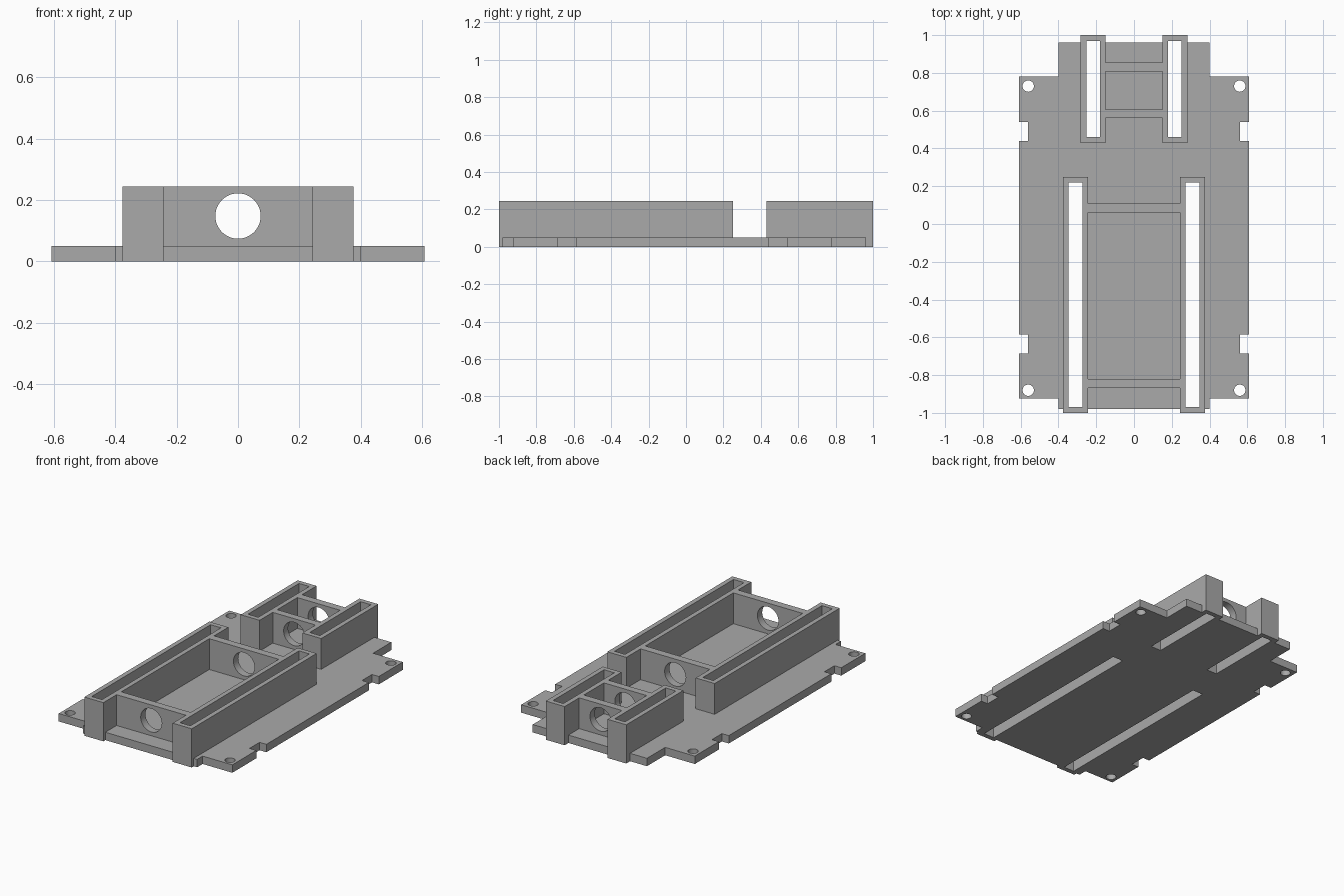
import bpy
import bmesh
from math import radians

cube = bpy.data.objects.get("Cube")
if cube:
    bpy.data.objects.remove(cube, do_unlink=True)

BASE_T, TOP = 0.05, 0.245

grey = bpy.data.materials.new("plain grey")
grey.use_nodes = True
COLOUR = (0.4, 0.4, 0.4, 1)
grey.diffuse_color = COLOUR
grey.node_tree.nodes["Principled BSDF"].inputs["Base Color"].default_value = COLOUR


def prism(name, outline, z0, z1):
    """Extrude a counter-clockwise xy outline from z0 to z1."""
    bm = bmesh.new()
    face = bm.faces.new([bm.verts.new((x, y, z0)) for x, y in outline])
    out = bmesh.ops.extrude_face_region(bm, geom=[face])
    top = [g for g in out["geom"] if isinstance(g, bmesh.types.BMVert)]
    bmesh.ops.translate(bm, verts=top, vec=(0, 0, z1 - z0))
    bmesh.ops.recalc_face_normals(bm, faces=bm.faces)
    mesh = bpy.data.meshes.new(name)
    bm.to_mesh(mesh)
    bm.free()
    mesh.materials.append(grey)
    obj = bpy.data.objects.new(name, mesh)
    bpy.context.collection.objects.link(obj)
    return obj


def box(name, x0, x1, y0, y1, z0, z1):
    return prism(name, [(x0, y0), (x1, y0), (x1, y1), (x0, y1)], z0, z1)


def rod(x, y, z, radius, tilt=0):
    bpy.ops.mesh.primitive_cylinder_add(
        vertices=48, radius=radius, depth=0.3, location=(x, y, z),
        rotation=(radians(tilt), 0, 0))
    obj = bpy.context.object
    obj.data.materials.append(grey)
    return obj


def cut(target, cutters):
    """Subtract the cutters, then discard them."""
    for c in cutters:
        mod = target.modifiers.new("cut", "BOOLEAN")
        mod.operation, mod.solver, mod.object = "DIFFERENCE", "EXACT", c
    bpy.context.view_layer.update()
    deps = bpy.context.evaluated_depsgraph_get()
    mesh = bpy.data.meshes.new_from_object(target.evaluated_get(deps))
    target.modifiers.clear()
    target.data = mesh
    for c in cutters:
        bpy.data.objects.remove(c, do_unlink=True)


def smooth(obj):
    bpy.ops.object.select_all(action="DESELECT")
    obj.select_set(True)
    bpy.context.view_layer.objects.active = obj
    bpy.ops.object.shade_smooth_by_angle(angle=radians(30))


# Rail pairs: inner x, outer x, y range, then the y range of each cross wall
BAYS = {
    "front": (0.243, 0.376, -1.0, 0.25, [(-0.868, -0.82), (0.06, 0.108)]),
    "back": (0.15, 0.282, 0.43, 1.0, [(0.562, 0.607), (0.807, 0.855)]),
}
WALL = 0.03

# Base plate outline: stepped ends, rail feet and edge notches
f_in, f_out = BAYS["front"][:2]
b_in, b_out = BAYS["back"][:2]
half = [(f_in, -0.98), (f_in, -1), (f_out, -1), (f_out, -0.98),
        (0.4, -0.98), (0.4, -0.925), (0.608, -0.925)]
for y0, y1 in ((-0.685, -0.585), (0.44, 0.54)):
    half += [(0.608, y0), (0.56, y0), (0.56, y1), (0.608, y1)]
half += [(0.608, 0.78), (0.4, 0.78), (0.4, 0.962), (b_out, 0.962),
         (b_out, 1), (b_in, 1), (b_in, 0.962)]
base = prism("base_plate", half + [(-x, y) for x, y in reversed(half)], 0, BASE_T)


def slot(side, x0, x1, y0, y1):
    a, b = sorted((side * (x0 + WALL), side * (x1 - WALL)))
    return box("slot_cutter", a, b, y0 + WALL, y1 - WALL, -0.1, 0.4)


# Slots and corner screw holes through the plate
cutters = [rod(s * 0.56, y, 0, 0.03) for s in (-1, 1) for y in (-0.88, 0.73)]
for x0, x1, y0, y1, _ in BAYS.values():
    cutters += [slot(s, x0, x1, y0, y1) for s in (-1, 1)]
cut(base, cutters)
smooth(base)

for bay, (x0, x1, y0, y1, walls) in BAYS.items():
    # Hollow rails
    for side, label in ((1, "left"), (-1, "right")):
        a, b = sorted((side * x0, side * x1))
        rail = box(f"{bay}_{label}_rail", a, b, y0, y1, BASE_T, TOP)
        cut(rail, [slot(side, x0, x1, y0, y1)])
    # Cross walls with a round opening
    for (w0, w1), label in zip(walls, ("front", "back")):
        wall = box(f"{bay}_bay_{label}_wall", -x0, x0, w0, w1, BASE_T, TOP)
        cut(wall, [rod(0, (w0 + w1) / 2, 0.148, 0.074, 90)])
        smooth(wall)
